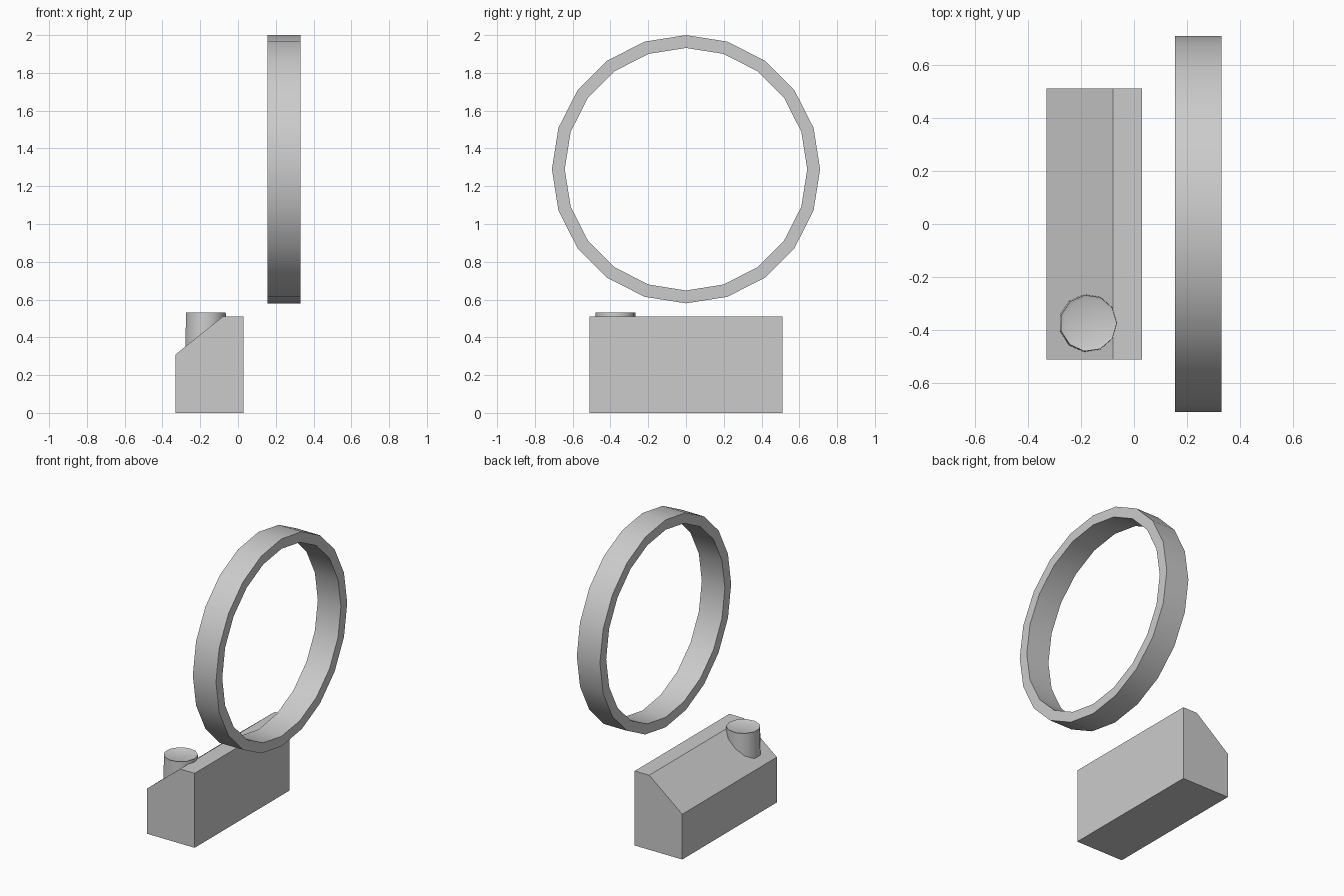
import bpy, bmesh
from math import cos, sin, pi, radians

if "Cube" in bpy.data.objects:
    bpy.data.objects.remove(bpy.data.objects["Cube"])


def make_object(name, bm, smooth_angle=None):
    bmesh.ops.recalc_face_normals(bm, faces=bm.faces)
    mesh = bpy.data.meshes.new(name)
    bm.to_mesh(mesh)
    bm.free()
    obj = bpy.data.objects.new(name, mesh)
    bpy.context.collection.objects.link(obj)
    if smooth_angle:
        bpy.ops.object.select_all(action='DESELECT')
        obj.select_set(True)
        bpy.context.view_layer.objects.active = obj
        bpy.ops.object.shade_smooth_by_angle(angle=radians(smooth_angle))
    return obj


def bridge(bm, rings):
    for a, b in zip(rings, rings[1:]):
        n = len(a)
        for i in range(n):
            j = (i + 1) % n
            bm.faces.new((a[i], a[j], b[j], b[i]))


# Base block: chamfered profile extruded along y
profile = [(-0.33, 0), (0.03, 0), (0.03, 0.51), (-0.08, 0.51), (-0.33, 0.31)]
bm = bmesh.new()
ends = [[bm.verts.new((x, y, z)) for x, z in profile] for y in (-0.512, 0.512)]
bridge(bm, ends)
for end in ends:
    bm.faces.new(end)
make_object("base_block", bm)

# Upright ring: rectangular section swept round the x axis, 20 sides
bm = bmesh.new()
section = [(0.155, 0.71), (0.33, 0.71), (0.33, 0.642), (0.155, 0.642)]
loops = [[bm.verts.new((x, r * sin(2 * pi * i / 20), 1.29 + r * cos(2 * pi * i / 20)))
          for i in range(20)] for x, r in section]
bridge(bm, loops + loops[:1])
make_object("ring", bm, 40)

# Knob: slightly flared 11-sided post with a shallow dished top
bm = bmesh.new()
steps = [(0.113, 0.30), (0.107, 0.532), (0.092, 0.526)]
loops = [[bm.verts.new((-0.172 + r * cos(2 * pi * i / 11),
                        -0.374 + r * sin(2 * pi * i / 11), z))
          for i in range(11)] for r, z in steps]
bridge(bm, loops)
bm.faces.new(loops[0])
bm.faces.new(loops[-1])
make_object("knob", bm, 40)
